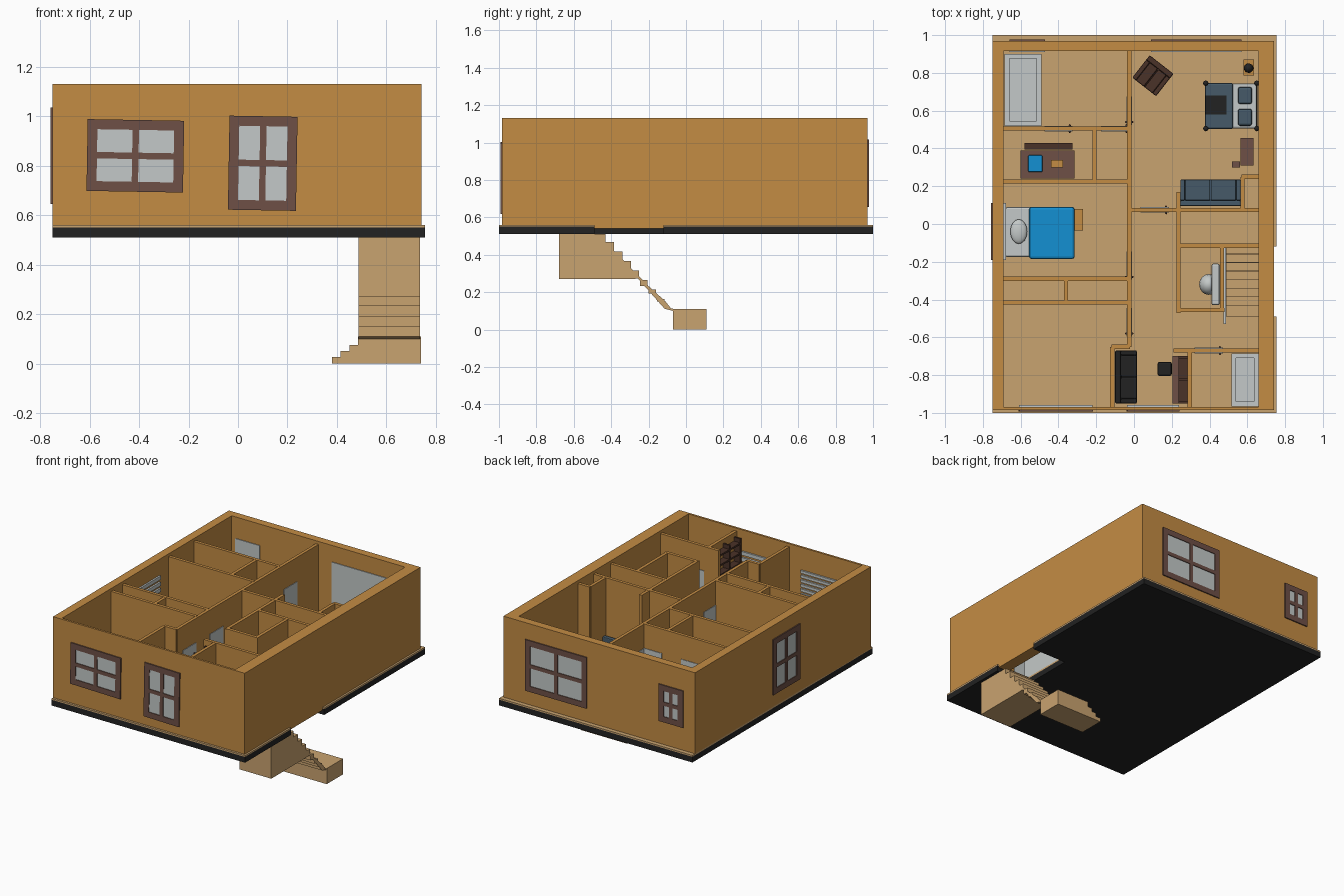
import bpy
import bmesh
import math
from mathutils import Matrix, Vector

if "Cube" in bpy.data.objects:
    bpy.data.objects.remove(bpy.data.objects["Cube"])


def material(name, srgb):
    channels = [int(srgb[i:i + 2], 16) / 255 for i in (0, 2, 4)]
    linear = [c / 12.92 if c < 0.04 else ((c + 0.055) / 1.055) ** 2.4 for c in channels]
    mat = bpy.data.materials.new(name)
    mat.use_nodes = True
    mat.diffuse_color = (*linear, 1)
    mat.node_tree.nodes["Principled BSDF"].inputs["Base Color"].default_value = (*linear, 1)
    return mat


WALL = material("ochre wall", "c48c44")
FLOOR = material("tan floor", "c9a370")
BLACK = material("black", "222222")
BROWN = material("window brown", "6e5046")
GLASS = material("pale grey", "c4c9c8")
BLUE = material("bright blue", "1490d2")
SLATE = material("slate blue", "465a68")
DARK = material("dark brown", "4a3228")

GROUND = 0.56
INNER_TOP = 1.11
TOP = 1.13


def finish(name, bm, mat, matrix=None, bevel=0.0):
    bmesh.ops.recalc_face_normals(bm, faces=bm.faces)
    mesh = bpy.data.meshes.new(name)
    bm.to_mesh(mesh)
    bm.free()
    mesh.materials.append(mat)
    obj = bpy.data.objects.new(name, mesh)
    bpy.context.collection.objects.link(obj)
    if matrix:
        obj.matrix_world = matrix
    if bevel:
        mod = obj.modifiers.new("soft edges", 'BEVEL')
        mod.width = bevel
        mod.segments = 2
    return obj


def boxes(name, mat, spans, matrix=None, bevel=0.0):
    """One object from boxes given as x, y and z ranges."""
    bm = bmesh.new()
    for x0, x1, y0, y1, z0, z1 in spans:
        low, high = Vector((x0, y0, z0)), Vector((x1, y1, z1))
        place = Matrix.Translation((low + high) / 2) @ Matrix.Diagonal((*(high - low), 1))
        bmesh.ops.create_cube(bm, size=1, matrix=place)
    return finish(name, bm, mat, matrix, bevel)


def standing(name, mat, x0, x1, y0, y1, height, base=0.0, bevel=0.0):
    """A single box measured up from the floor."""
    return boxes(name, mat, [(x0, x1, y0, y1, GROUND + base, GROUND + height)], None, bevel)


def prism(name, mat, outline, axis, start, end):
    """Extrude a flat outline along x or z."""
    bm = bmesh.new()
    lift = (lambda a, b: (start, a, b)) if axis == "x" else (lambda a, b: (a, b, start))
    face = bm.faces.new([bm.verts.new(lift(a, b)) for a, b in outline])
    grown = bmesh.ops.extrude_face_region(bm, geom=[face])["geom"]
    move = Vector((end - start, 0, 0)) if axis == "x" else Vector((0, 0, end - start))
    bmesh.ops.translate(bm, vec=move, verts=[v for v in grown if isinstance(v, bmesh.types.BMVert)])
    return finish(name, bm, mat)


def ball(name, mat, centre, size):
    bm = bmesh.new()
    bmesh.ops.create_uvsphere(bm, u_segments=16, v_segments=8, radius=1)
    obj = finish(name, bm, mat, Matrix.Translation(centre) @ Matrix.Diagonal((*size, 1)))
    obj.data.shade_smooth()
    return obj


# Slab and floor, notched for the stairwell
plan = [(-.75, -1), (.755, -1), (.755, -.49), (.49, -.49), (.49, -.12),
        (.755, -.12), (.755, 1), (-.75, 1)]
prism("base_slab", BLACK, plan, "z", .51, .55)
prism("floor", FLOOR, plan, "z", .55, GROUND)

# Outer walls
boxes("outer_walls", WALL, [
    (-.75, -.69, -.985, .97, .55, TOP), (.66, .742, -.985, .97, .54, TOP),
    (-.69, .66, .915, .97, .55, TOP), (-.69, .66, -.985, -.97, .55, TOP)])

# Inner walls: (fixed position, start, end)
ALONG_X = [(.505, -.69, -.03), (.225, -.69, -.03), (-.29, -.69, -.03), (-.415, -.69, -.03),
           (-.65, -.12, -.02), (.075, -.02, .66), (-.115, .24, .66), (-.455, .23, .48),
           (-.67, .21, .66), (.25, .57, .66)]
ALONG_Y = [(-.025, -.65, .915), (-.21, .225, .505), (-.36, -.415, -.29), (-.115, -.97, -.65),
           (.235, -.47, .17), (.465, -.455, -.115), (.295, -.97, -.67), (.575, .075, .25)]
HALF = .011
boxes("inner_walls_across", WALL,
      [(a, b, p - HALF, p + HALF, GROUND, INNER_TOP) for p, a, b in ALONG_X])
boxes("inner_walls_lengthwise", WALL,
      [(p - HALF, p + HALF, a, b, GROUND, INNER_TOP - .001) for p, a, b in ALONG_Y])


# Windows: frame, bars, glass outside, panel or blinds inside
def window(name, place, width, height, wall, roll=0.0, blinds=False):
    matrix = place @ Matrix.Rotation(math.radians(roll), 4, 'Y')
    w, h, edge, bar = width / 2, height / 2, .04, .013
    out = -.008
    boxes(name + "_frame", BROWN, [
        (-w, w, out, .004, h - edge, h), (-w, w, out, .004, -h, edge - h),
        (-w, edge - w, out, .004, edge - h, h - edge), (w - edge, w, out, .004, edge - h, h - edge),
        (-bar, bar, out, .004, edge - h, h - edge), (edge - w, w - edge, out, .004, -bar, bar)], matrix)
    boxes(name + "_glass", GLASS, [(edge - w, w - edge, -.003, .002, edge - h, h - edge)], matrix)
    if blinds:
        count = 9
        pitch = height / count
        slats = [(-w, w, wall, wall + .012, i * pitch - h, i * pitch - h + pitch * .6)
                 for i in range(count)]
        boxes(name + "_blinds", GLASS, slats, place)
    else:
        boxes(name + "_inner_panel", GLASS, [(-w, w, wall, wall + .005, -h, h)], place)


def facing(x, y, z, turn):
    return Matrix.Translation((x, y, z)) @ Matrix.Rotation(math.radians(turn), 4, 'Z')


window("front_wide_window", facing(-.415, -.985, .84, 0), .39, .29, .015, 1, True)
window("front_tall_window", facing(.1, -.985, .81, 0), .275, .38, .015, 1, True)
window("back_wide_window", facing(.33, .97, .835, 180), .48, .36, .055)
window("back_small_window", facing(-.565, .97, .85, 180), .19, .26, .055)
window("side_window", facing(-.75, -.04, .84, -90), .3, .39, .06, 0, True)

# Doors set on both faces of the inner walls, with knobs
DOOR = .38
SKIN = HALF + .004
for i, (x, y, along) in enumerate([(-.4, .505, "x"), (-.1, .505, "x"), (.11, .075, "x"),
                                   (.395, -.67, "x"), (-.025, .6, "y"), (-.025, -.22, "y"),
                                   (-.025, -.52, "y")]):
    dx, dy = (.075, SKIN) if along == "x" else (SKIN, .075)
    standing(f"door_{i}", GLASS, x - dx, x + dx, y - dy, y + dy, DOOR)
    kx, ky = (x + .06, y) if along == "x" else (x, y - .06)
    ball(f"door_knob_{i}", DARK, (kx, ky, GROUND + .18),
         (.008, .024, .008) if along == "x" else (.024, .008, .008))

# Stairs: stepped flight with stepped underside, landing, lower steps
steps, run, rise = 8, .045, .051
flight = [(-.68, .27), (-.68, .51), (-.43, .51)]
for i in range(steps):
    y = -.43 + i * run
    flight += [(y, .52 - (i + 1) * rise), (y + run, .52 - (i + 1) * rise)]
flight.append((-.07, .1))
for i in range(4):
    y = -.11 - i * run
    flight += [(y, .11 + i * rise * .8), (y, .11 + (i + 1) * rise * .8)]
flight.append((-.3, .27))
prism("stair_flight", FLOOR, flight, "x", .487, .735)
boxes("stair_landing", FLOOR, [(.485, .74, -.07, .11, 0, .11)])
boxes("lower_steps", FLOOR, [(.485 - (i + 1) * .035, .485 - i * .035, -.07, .11, 0, .075 - i * .024)
                             for i in range(3)])
standing("stair_railing", GLASS, .474, .487, -.53, -.12, .16)


# Bathtubs with a sunken basin
def bathtub(name, x0, x1, y0, y1):
    rim, depth = .025, .12
    standing(name + "_bottom", GLASS, x0, x1, y0, y1, .04)
    a, b = GROUND + .04, GROUND + depth
    boxes(name + "_rim", GLASS, [
        (x0, x0 + rim, y0, y1, a, b), (x1 - rim, x1, y0, y1, a, b),
        (x0 + rim, x1 - rim, y0, y0 + rim, a, b), (x0 + rim, x1 - rim, y1 - rim, y1, a, b)])


bathtub("rear_bathtub", -.685, -.49, .52, .9)
bathtub("front_bathtub", .515, .66, -.965, -.685)

# Washroom basin and toilet
ball("toilet_bowl", GLASS, (.395, -.32, GROUND + .08), (.05, .055, .06))
standing("toilet_tank", GLASS, .41, .454, -.43, -.21, .16, bevel=.01)

# Blue bed
standing("blue_bed_mattress", GLASS, -.68, -.33, -.175, .09, .11, bevel=.01)
standing("blue_bed_blanket", BLUE, -.555, -.315, -.185, .09, .13, .02, .012)
ball("blue_bed_pillow", GLASS, (-.61, -.04, GROUND + .125), (.045, .065, .022))
standing("bedside_stool", WALL, -.315, -.27, -.035, .08, .09)

# Poster bed
standing("poster_bed_mattress", GLASS, .38, .65, .505, .745, .1, .03, .01)
standing("poster_bed_blanket", SLATE, .375, .525, .503, .747, .112, .03, .01)
standing("poster_bed_throw", BLACK, .378, .49, .58, .68, .117, .11)
standing("poster_bed_headboard", BLACK, .645, .655, .505, .745, .2)
for side, y in (("right", .565), ("left", .68)):
    standing(f"poster_bed_{side}_pillow", SLATE, .55, .625, y - .045, y + .045, .125, .09, .012)
for i, (x, y) in enumerate([(.38, .505), (.38, .745), (.65, .505), (.65, .745)]):
    standing(f"bed_post_{i}", BLACK, x - .008, x + .008, y - .008, y + .008, .21)
    ball(f"bed_post_cap_{i}", BLACK, (x, y, GROUND + .21), (.014, .014, .014))
standing("night_table", WALL, .58, .635, .785, .87, .11)
ball("table_lamp", BLACK, (.607, .825, GROUND + .14), (.025, .025, .03))
standing("dresser", BROWN, .565, .632, .31, .455, .15)
standing("dresser_chair", BROWN, .52, .56, .3, .33, .07)


# Sofas: base, back, arms, two cushions; seat faces local -y
def sofa(name, mat, place, width, depth):
    w, d = width / 2, depth / 2
    arm = .025
    boxes(name + "_body", mat, [(-w, w, -d, d, .01, .06), (-w, w, d - .03, d, .06, .15),
                                (-w, arm - w, -d, d - .03, .06, .105),
                                (w - arm, w, -d, d - .03, .06, .105)], place, .006)
    boxes(name + "_cushions", mat, [(arm - w, -.002, -d, d - .03, .06, .085),
                                    (.002, w - arm, -d, d - .03, .06, .085)], place, .006)


sofa("slate_sofa", SLATE, facing(.405, .165, GROUND, 180), .32, .14)
sofa("black_sofa", BLACK, facing(-.042, -.81, GROUND, 90), .28, .115)
sofa("armchair", DARK, facing(.1, .785, GROUND, -38), .16, .15)


# Desks: top and two side panels
def desk(name, x0, x1, y0, y1):
    standing(name + "_top", BROWN, x0, x1, y0, y1, .15, .135)
    for end, y in (("right", y0), ("left", y1 - .015)):
        standing(f"{name}_{end}_panel", BROWN, x0, x1, y, y + .015, .135)


desk("study_desk", -.6, -.315, .24, .39)
standing("study_shelf", DARK, -.58, -.325, .395, .43, .22)
standing("study_chair_seat", BLUE, -.56, -.485, .275, .365, .17, .15, .006)
boxes("desk_papers", WALL, [(-.44, -.375, .3, .34, GROUND + .15, GROUND + .158)])
desk("front_desk", .205, .284, -.95, -.7)
standing("office_stool", BLACK, .125, .2, -.805, -.73, .1, bevel=.01)

# Wall shelf above the front desk
boxes("wall_shelf", DARK, [(.235, .284, -.95, -.7, z, z + .012) for z in (.9, .97, 1.04)]
      + [(.235, .284, y, y + .012, .9, 1.08) for y in (-.95, -.83, -.712)])
